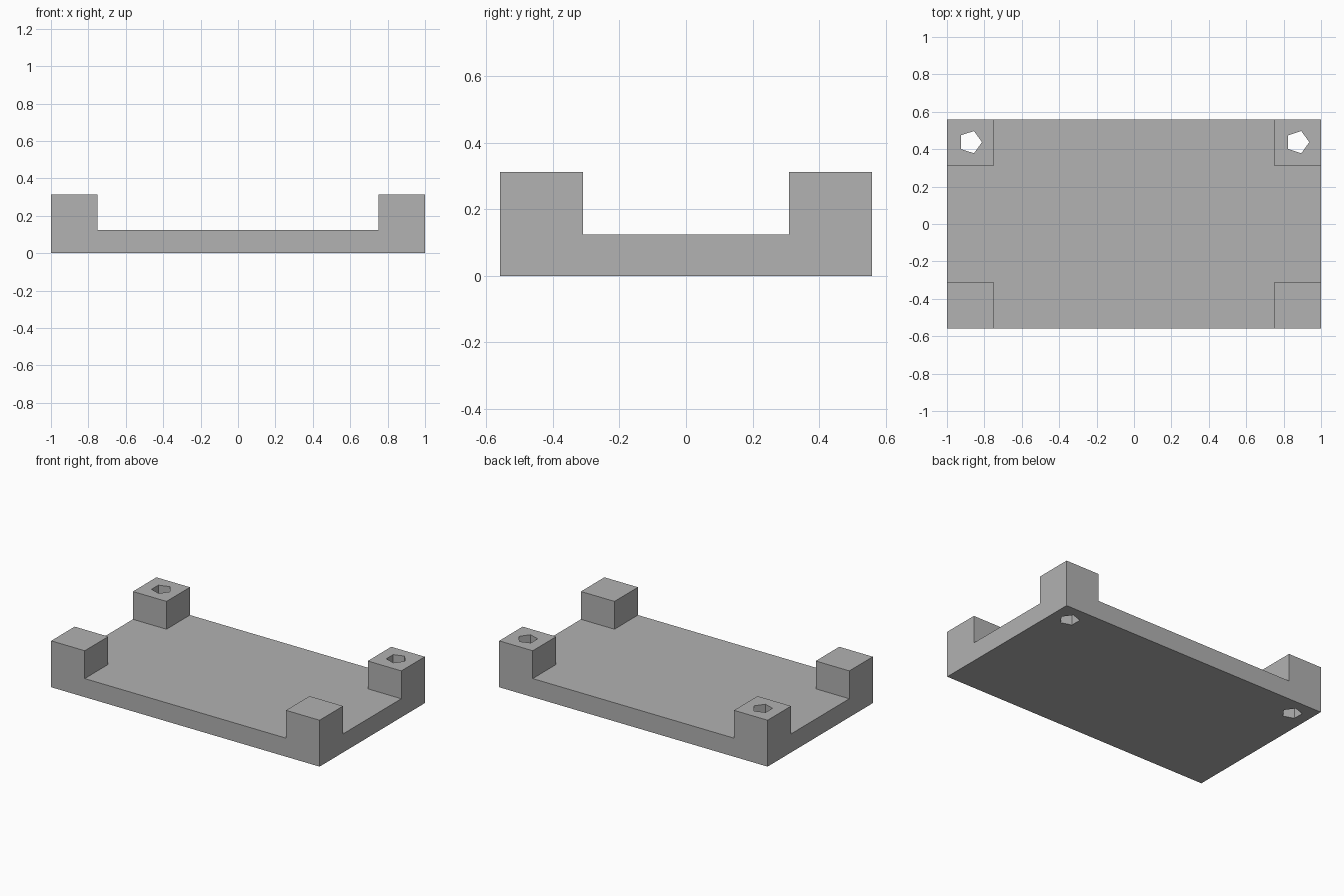
import bpy
import bmesh
from mathutils import Matrix, Vector

default = bpy.data.objects.get("Cube")
if default:
    bpy.data.objects.remove(default, do_unlink=True)

# Overall sizes
HALF_X, HALF_Y = 1.0, 0.56
BASE_TOP, POST_TOP = 0.125, 0.3125
POST = 0.25
HOLE_X, HOLE_Y, HOLE_RADIUS = 0.875, 0.4375, 0.0625

grey = bpy.data.materials.new("plain grey")
grey.use_nodes = True
colour = (0.445, 0.445, 0.445, 1)
grey.diffuse_color = colour
grey.node_tree.nodes["Principled BSDF"].inputs["Base Color"].default_value = colour


def add_object(name, bm):
    bmesh.ops.recalc_face_normals(bm, faces=bm.faces)
    mesh = bpy.data.meshes.new(name)
    bm.to_mesh(mesh)
    bm.free()
    mesh.materials.append(grey)
    obj = bpy.data.objects.new(name, mesh)
    bpy.context.collection.objects.link(obj)
    return obj


# Tray slab, sliced so each corner has its own square
bm = bmesh.new()
size = Matrix.Diagonal((2 * HALF_X, 2 * HALF_Y, BASE_TOP, 1))
bmesh.ops.create_cube(bm, size=1, matrix=Matrix.Translation((0, 0, BASE_TOP / 2)) @ size)
for axis, half in ((Vector((1, 0, 0)), HALF_X), (Vector((0, 1, 0)), HALF_Y)):
    for side in (-1, 1):
        bmesh.ops.bisect_plane(bm, geom=bm.verts[:] + bm.edges[:] + bm.faces[:],
                               plane_co=axis * side * (half - POST), plane_no=axis)

# Raise the four corner posts
bm.normal_update()
corners = []
for face in bm.faces:
    c = face.calc_center_median()
    if face.normal.z > 0.9 and abs(c.x) > HALF_X - POST and abs(c.y) > HALF_Y - POST:
        corners.append(face)
for face in corners:
    raised = bmesh.ops.extrude_discrete_faces(bm, faces=[face])["faces"][0]
    bmesh.ops.translate(bm, verts=raised.verts, vec=(0, 0, POST_TOP - BASE_TOP))
bmesh.ops.dissolve_limit(bm, angle_limit=0.01, verts=bm.verts, edges=bm.edges)
tray = add_object("tray_with_corner_posts", bm)

# Five-sided holes through the two back posts
bm = bmesh.new()
for side in (-1, 1):
    bmesh.ops.create_cone(bm, cap_ends=True, segments=5, depth=1,
                          radius1=HOLE_RADIUS, radius2=HOLE_RADIUS,
                          matrix=Matrix.Translation((side * HOLE_X, HOLE_Y, 0.15))
                          @ Matrix.Rotation(-1.570796, 4, "Z"))
# Turn each hole so that one point faces +x
for side in (-1, 1):
    group = [v for v in bm.verts if v.co.x * side > 0]
    tip = max(group, key=lambda v: v.co.x)
    offset = Vector((tip.co.x - side * HOLE_X, tip.co.y - HOLE_Y))
    angle = offset.angle_signed(Vector((1, 0)))
    bmesh.ops.rotate(bm, verts=group, cent=(side * HOLE_X, HOLE_Y, 0),
                     matrix=Matrix.Rotation(-angle, 3, "Z"))
cutter = add_object("hole_cutter", bm)
cutter.hide_render = True

cut = tray.modifiers.new("holes", "BOOLEAN")
cut.operation = "DIFFERENCE"
cut.solver = "EXACT"
cut.object = cutter
bpy.context.view_layer.objects.active = tray
bpy.ops.object.modifier_apply(modifier=cut.name)
bpy.data.objects.remove(cutter, do_unlink=True)
